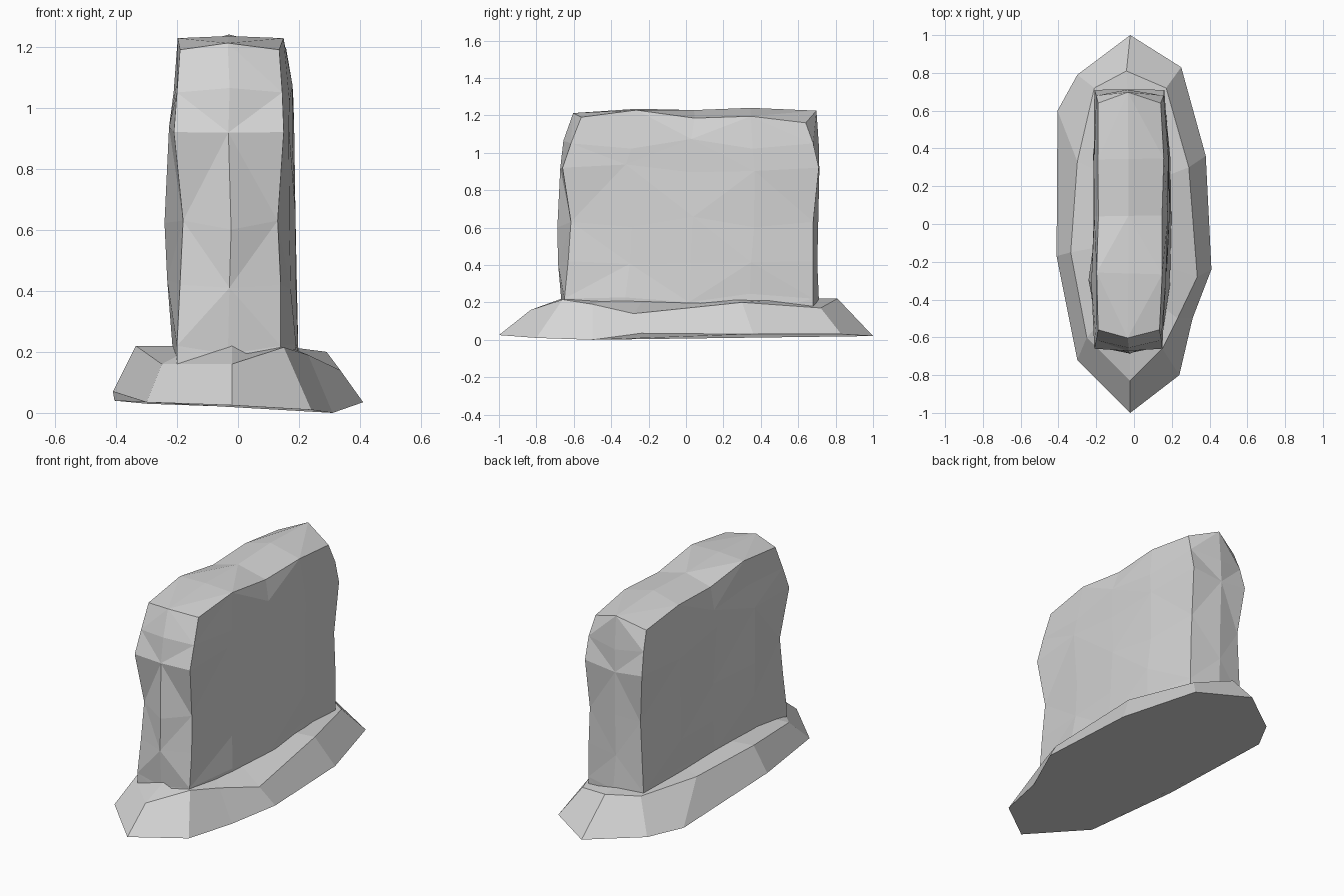
import bpy, bmesh, random

random.seed(4)
if "Cube" in bpy.data.objects:
    bpy.data.objects.remove(bpy.data.objects["Cube"])

stone = bpy.data.materials.new("pale grey stone")
stone.use_nodes = True
colour = (0.67, 0.67, 0.67, 1)
stone.diffuse_color = colour
stone.node_tree.nodes["Principled BSDF"].inputs["Base Color"].default_value = colour


def finish(name, bm):
    bmesh.ops.recalc_face_normals(bm, faces=bm.faces)
    mesh = bpy.data.meshes.new(name)
    bm.to_mesh(mesh)
    bm.free()
    mesh.materials.append(stone)
    obj = bpy.data.objects.new(name, mesh)
    bpy.context.collection.objects.link(obj)


def bridge(bm, a, b, alternate=0):
    """Join two closed rings of equal length, optionally as zigzag triangles."""
    n = len(a)
    for i in range(n):
        j = (i + 1) % n
        quad = [a[i], a[j], b[j], b[i]]
        if alternate:
            k = (i + alternate) % 2
            quad = quad[k:] + quad[:k]
            bm.faces.new((quad[0], quad[1], quad[2]))
            bm.faces.new((quad[0], quad[2], quad[3]))
        else:
            bm.faces.new(quad)


# Standing slab: stacked rough rings
# z, left and right corner x, front and back corner y, then left, right, front and back bulge
levels = [
    (0.12, -0.20, 0.14, -0.65, 0.68, 0.01, 0.055, 0.02, 0.03),
    (0.22, -0.20, 0.14, -0.65, 0.68, 0.015, 0.055, 0.02, 0.03),
    (0.42, -0.19, 0.14, -0.63, 0.68, 0.035, 0.05, 0.05, 0.02),
    (0.63, -0.18, 0.13, -0.615, 0.68, 0.06, 0.055, 0.07, 0.02),
    (0.92, -0.21, 0.15, -0.66, 0.71, 0.01, 0.03, 0.02, 0.01),
    (1.05, -0.20, 0.145, -0.615, 0.68, 0.01, 0.035, 0.045, 0.035),
    (1.18, -0.19, 0.135, -0.56, 0.64, 0.01, 0.018, 0.05, 0.055),
]
left_weight = [0, 1, 0.35, 0.6, 0]              # front to back
right_weight = [0, 0.8, 1, 0.9, 0.35]
rim_z = [1.19, 1.228, 1.185, 1.195, 1.16]
ridge_z = [1.212, 1.235, 1.228, 1.24, 1.225]
steps = 4

bm = bmesh.new()
rings = []
for n, (z, x0, x1, y0, y1, left, right, front, back) in enumerate(levels):
    top = n == len(levels) - 1
    heights = rim_z if top else [z] * (steps + 1)
    ys = [y0 + (y1 - y0) * i / steps for i in range(steps + 1)]
    pts = [[x1 + right * right_weight[i], ys[i], heights[i]] for i in range(steps + 1)]
    pts.append([-0.03, y1 + back, ridge_z[-1] if top else z])
    pts += [[x0 - left * left_weight[i], ys[i], heights[i]] for i in range(steps, -1, -1)]
    pts.append([-0.03, y0 - front, ridge_z[0] if top else z])
    corners = (0, steps, steps + 2, 2 * steps + 2)
    for i, p in enumerate(pts):
        if i not in corners:
            p[0] += random.uniform(-0.008, 0.008)
            p[1] += random.uniform(-0.008, 0.008)
            if not top:
                p[2] += random.uniform(-0.03, 0.03)
    rings.append([bm.verts.new(p) for p in pts])
for n in range(len(rings) - 1):
    bridge(bm, rings[n], rings[n + 1], alternate=1 + n % 2)

# Crown with a raised middle ridge
last = rings[-1]
right_rim, left_rim = last[:steps + 1], last[steps + 2:2 * steps + 3][::-1]
ridge = [last[-1]]
for i in range(1, steps):
    y = (right_rim[i].co.y + left_rim[i].co.y) / 2
    ridge.append(bm.verts.new((-0.03, y, ridge_z[i])))
ridge.append(last[steps + 1])
for rim in (right_rim, left_rim):
    for i in range(steps):
        a, b, c, d = rim[i], rim[i + 1], ridge[i + 1], ridge[i]
        tris = ((a, b, c), (a, c, d)) if i % 2 else ((a, b, d), (b, c, d))
        for tri in tris:
            bm.faces.new(tri)
bm.faces.new(rings[0])
finish("stone_slab", bm)

# Mound at the foot: foot ring and shoulder ring, anticlockwise from the front tip
foot = [(-0.02, -1, 0.025), (0.24, -0.8, 0.01), (0.31, -0.5, 0), (0.41, -0.24, 0.035),
        (0.38, 0.36, 0.03), (0.25, 0.83, 0.03), (-0.02, 1, 0.02), (-0.30, 0.79, 0.03),
        (-0.405, 0.6, 0.04), (-0.41, -0.17, 0.07), (-0.30, -0.72, 0.035)]
shoulder = [(-0.02, -0.83, 0.16), (0.15, -0.66, 0.215), (0.23, -0.5, 0.19), (0.335, -0.28, 0.14),
            (0.29, 0.3, 0.2), (0.17, 0.72, 0.17), (-0.04, 0.81, 0.22), (-0.21, 0.72, 0.22),
            (-0.30, 0.33, 0.21), (-0.335, -0.15, 0.22), (-0.25, -0.6, 0.16)]
bm = bmesh.new()
low = [bm.verts.new(p) for p in foot]
high = [bm.verts.new(p) for p in shoulder]
inner = [bm.verts.new((-0.02 + (x + 0.02) * 0.5, y * 0.8, 0.22)) for x, y, z in shoulder]
bridge(bm, low, high)
bridge(bm, high, inner)
bm.faces.new(inner)
bm.faces.new(low)
finish("ground_mound", bm)
